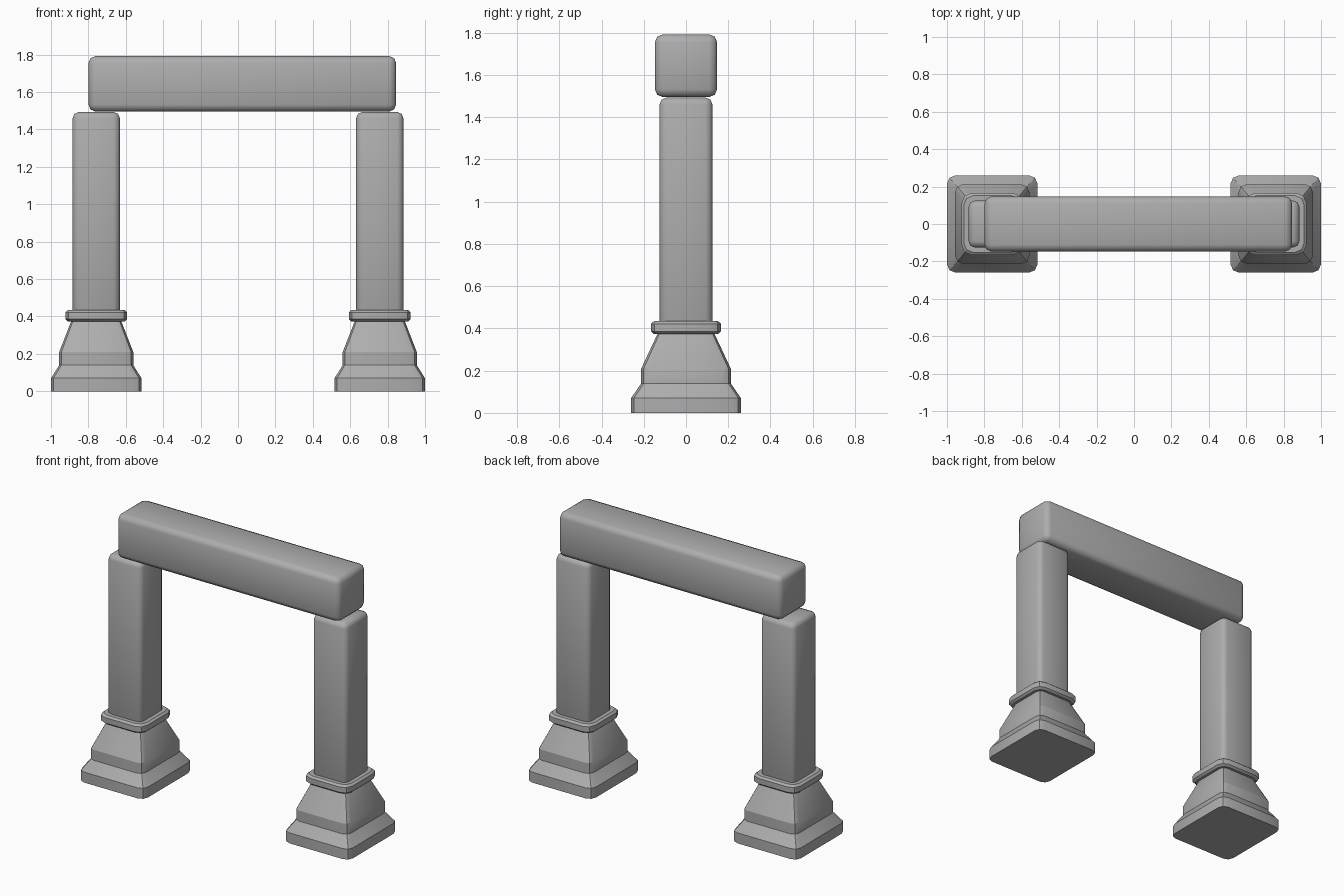
import bpy, bmesh, math

if "Cube" in bpy.data.objects:
    bpy.data.objects.remove(bpy.data.objects["Cube"])

# dark grey stone
stone = bpy.data.materials.new("stone")
stone.diffuse_color = (0.42, 0.42, 0.42, 1)
stone.use_nodes = True
stone.node_tree.nodes["Principled BSDF"].inputs["Base Color"].default_value = stone.diffuse_color


def outline(hx, hy, r, seg=2):
    # rounded rectangle, counter-clockwise
    pts = []
    for k, (sx, sy) in enumerate([(1, 1), (-1, 1), (-1, -1), (1, -1)]):
        for i in range(seg + 1):
            a = math.pi / 2 * (k + i / seg)
            pts.append((sx * (hx - r) + r * math.cos(a), sy * (hy - r) + r * math.sin(a)))
    return pts


def finish(name, bm, x, angle):
    mesh = bpy.data.meshes.new(name)
    bm.to_mesh(mesh)
    bm.free()
    mesh.materials.append(stone)
    ob = bpy.data.objects.new(name, mesh)
    ob.location.x = x
    bpy.context.collection.objects.link(ob)
    bpy.ops.object.select_all(action='DESELECT')
    ob.select_set(True)
    bpy.context.view_layer.objects.active = ob
    bpy.ops.object.shade_smooth_by_angle(angle=math.radians(angle))
    return ob


def loft(name, x, sections):
    # sections: (half x, half y, corner radius, z)
    bm = bmesh.new()
    rings = [[bm.verts.new((px, py, z)) for px, py in outline(hx, hy, r)]
             for hx, hy, r, z in sections]
    for a, b in zip(rings, rings[1:]):
        n = len(a)
        for i in range(n):
            j = (i + 1) % n
            bm.faces.new((a[i], a[j], b[j], b[i]))
    bm.faces.new(rings[0][::-1])
    bm.faces.new(rings[-1])
    return finish(name, bm, x, 25)


def rounded_block(name, x, hx, hy, z0, z1, bevel):
    bm = bmesh.new()
    bmesh.ops.create_cube(bm, size=2)
    for v in bm.verts:
        v.co = (v.co.x * hx, v.co.y * hy, z0 if v.co.z < 0 else z1)
    bmesh.ops.bevel(bm, geom=bm.edges[:], offset=bevel, segments=2,
                    profile=0.5, affect='EDGES')
    return finish(name, bm, x, 50)


for side, s in (("left", -1), ("right", 1)):
    x = s * 0.758
    # stepped foot
    loft(side + "_base", x, [
        (0.242, 0.26, 0.045, 0.0), (0.242, 0.26, 0.045, 0.07),
        (0.198, 0.212, 0.04, 0.14), (0.198, 0.212, 0.04, 0.21),
        (0.13, 0.13, 0.03, 0.385)])
    # collar around the foot of the shaft
    loft(side + "_collar", x, [
        (0.152, 0.152, 0.05, 0.374), (0.165, 0.166, 0.055, 0.386),
        (0.165, 0.166, 0.055, 0.422), (0.152, 0.152, 0.05, 0.434)])
    # shaft
    rounded_block(side + "_pillar", x, 0.126, 0.125, 0.36, 1.493, 0.032)

# slightly off-centre beam on top
rounded_block("lintel", 0.023, 0.822, 0.147, 1.496, 1.792, 0.036)
